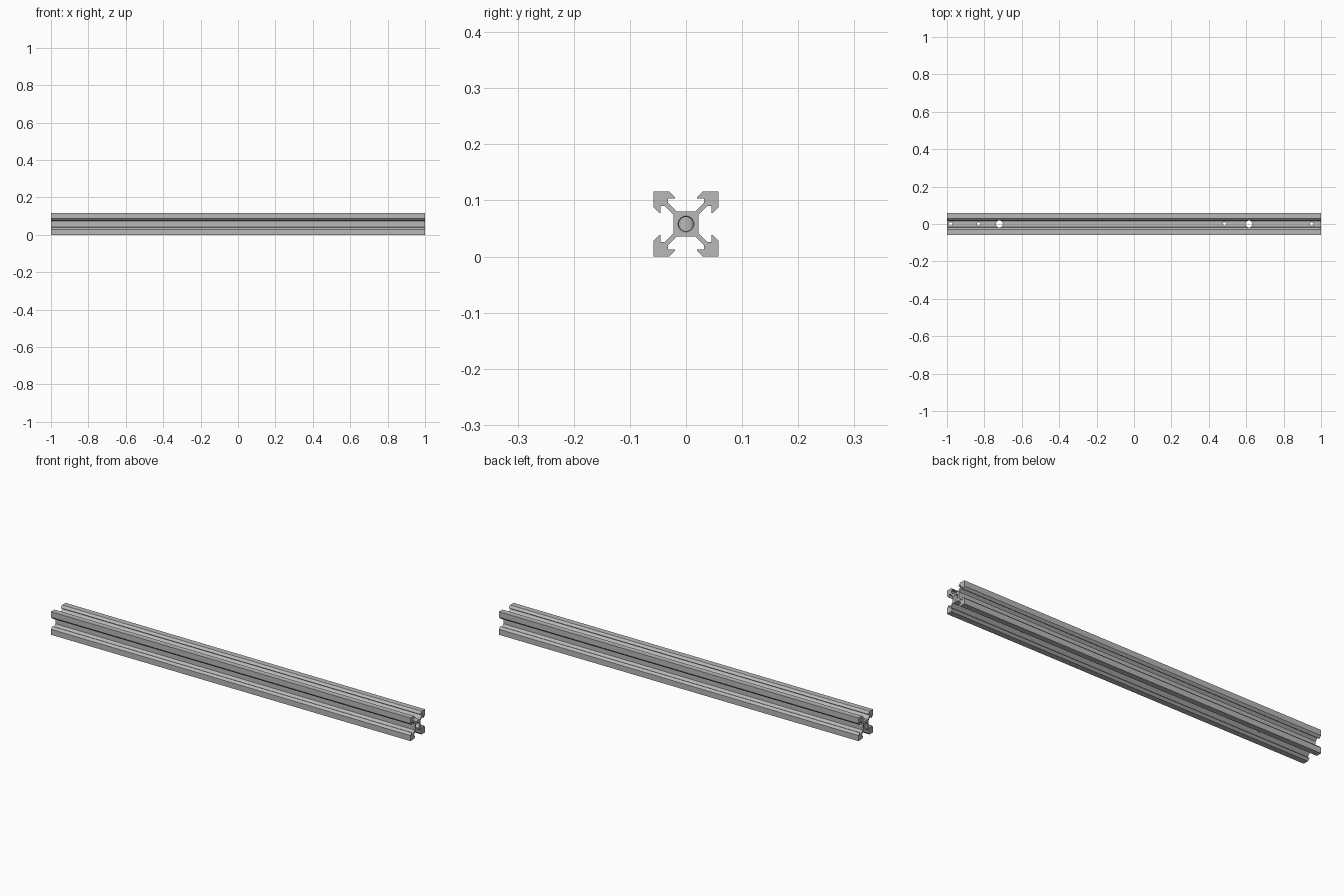
import bpy
import bmesh
from math import pi

cube = bpy.data.objects.get("Cube")
if cube:
    bpy.data.objects.remove(cube, do_unlink=True)

HALF = 0.058      # half of the square section
LENGTH = 2.0

aluminium = bpy.data.materials.new("aluminium grey")
aluminium.use_nodes = True
colour = (0.48, 0.48, 0.48, 1)
aluminium.diffuse_color = colour
aluminium.node_tree.nodes["Principled BSDF"].inputs["Base Color"].default_value = colour

# Half of one corner: core, diagonal web, inner lip, slot bevel, outer corner
half_corner = [(0.0164, 0.0226), (0.032, 0.0382), (0.032, 0.0458), (0.0195, 0.0458),
               (0.0195, 0.0475), (0.030, HALF), (HALF, HALF)]
corner = half_corner + [(b, a) for a, b in reversed(half_corner[:-1])]

# Four corners, each a quarter turn on from the last
profile = []
for turn in range(4):
    profile += corner
    corner = [(b, -a) for a, b in corner]

# Extrude the section along the rail
bm = bmesh.new()
face = bm.faces.new([bm.verts.new((-LENGTH / 2, y, z + HALF)) for y, z in profile])
swept = bmesh.ops.extrude_face_region(bm, geom=[face])["geom"]
bmesh.ops.translate(bm, vec=(LENGTH, 0, 0),
                    verts=[v for v in swept if isinstance(v, bmesh.types.BMVert)])
bmesh.ops.recalc_face_normals(bm, faces=bm.faces)
mesh = bpy.data.meshes.new("slotted_rail")
bm.to_mesh(mesh)
bm.free()
mesh.materials.append(aluminium)
rail = bpy.data.objects.new("slotted_rail", mesh)
bpy.context.collection.objects.link(rail)


def drill(name, location, r1, r2, depth, along_x=False):
    """Cut a round or tapered hole through the rail."""
    bpy.ops.mesh.primitive_cone_add(vertices=32, radius1=r1, radius2=r2, depth=depth,
                                    location=location,
                                    rotation=(0, pi / 2 if along_x else 0, 0))
    cutter = bpy.context.object
    cutter.name = name
    cutter.hide_render = True
    cutter.data.materials.append(aluminium)
    cut = rail.modifiers.new(name, 'BOOLEAN')
    cut.operation = 'DIFFERENCE'
    cut.solver = 'EXACT'
    cut.object = cutter
    bpy.ops.object.select_all(action='DESELECT')
    rail.select_set(True)
    bpy.context.view_layer.objects.active = rail
    bpy.ops.object.modifier_apply(modifier=name)
    bpy.data.objects.remove(cutter, do_unlink=True)


# Central bore with a countersink at each end
BORE = 0.0127
drill("bore_cutter", (0, 0, HALF), BORE, BORE, LENGTH + 0.2, True)
drill("right_sink_cutter", (1, 0, HALF), BORE - 0.001, 0.0165, 0.01, True)
drill("left_sink_cutter", (-1, 0, HALF), 0.0165, BORE - 0.001, 0.01, True)

# Upright access holes and small screw holes
for x in (-0.72, 0.615):
    drill("access_hole_cutter", (x, 0, HALF), 0.0185, 0.0185, 0.2)
for x in (-0.98, -0.83, 0.485, 0.95):
    drill("screw_hole_cutter", (x, 0, HALF), 0.0095, 0.0095, 0.2)

bpy.ops.object.shade_smooth_by_angle(angle=pi / 6)
